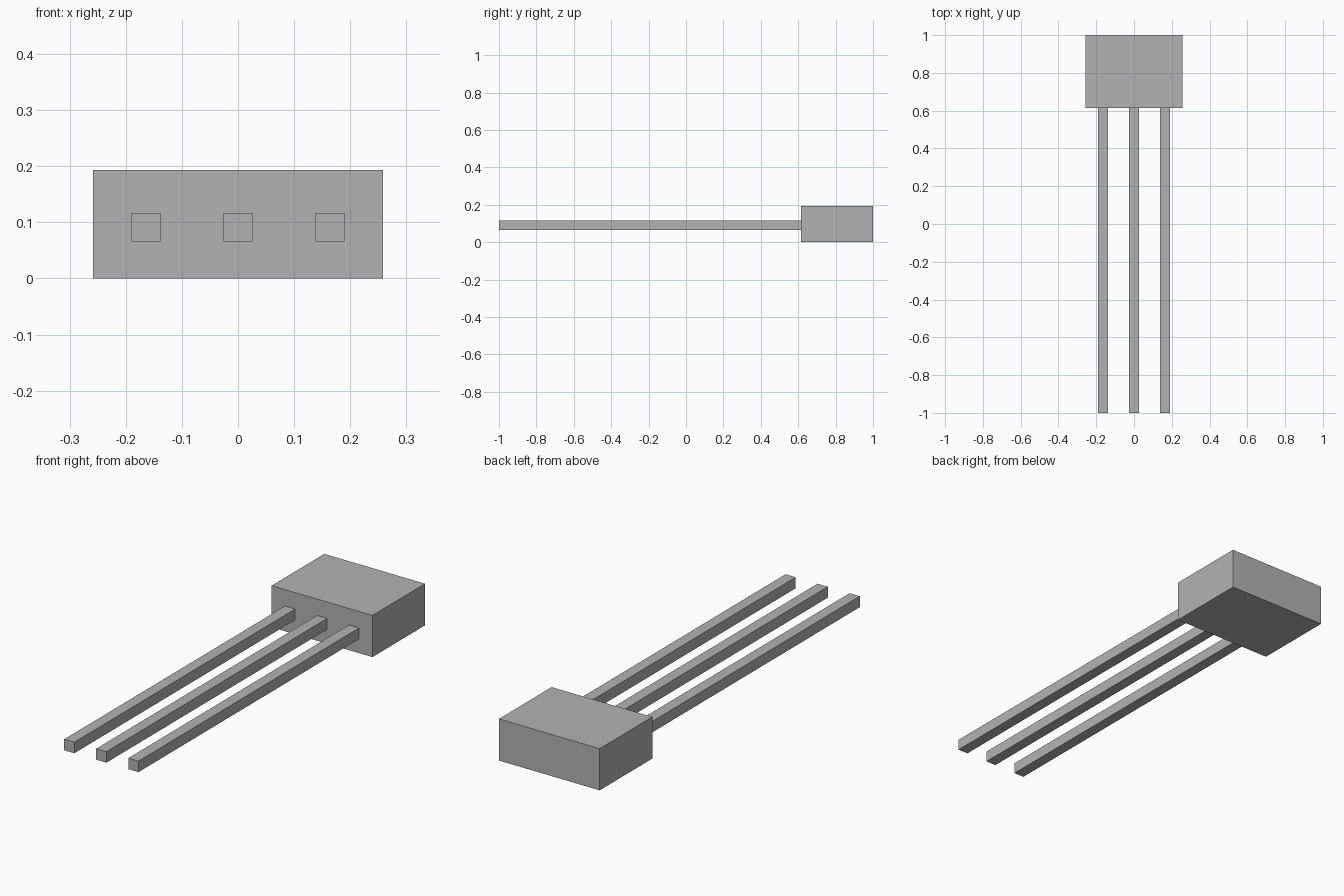
import bpy

cube = bpy.data.objects.get("Cube")
if cube:
    bpy.data.objects.remove(cube, do_unlink=True)

grey = bpy.data.materials.new("plain grey")
grey.use_nodes = True
colour = (0.45, 0.45, 0.45, 1)
grey.diffuse_color = colour
grey.node_tree.nodes["Principled BSDF"].inputs["Base Color"].default_value = colour


def box(name, low, high):
    """Flat-sided box between two opposite corners."""
    centre = [(a + b) / 2 for a, b in zip(low, high)]
    bpy.ops.mesh.primitive_cube_add(size=1, location=centre)
    obj = bpy.context.object
    obj.name = name
    obj.scale = [b - a for a, b in zip(low, high)]
    bpy.ops.object.transform_apply(location=False, rotation=False, scale=True)
    obj.data.materials.append(grey)
    return obj


# Component body
body_front = 0.615
box("body", (-0.258, body_front, 0), (0.258, 1, 0.193))

# Three straight square leads, ending at the body's front face
half = 0.026
for name, x in (("right_lead", -0.164), ("middle_lead", 0), ("left_lead", 0.164)):
    box(name, (x - half, -1, 0.066), (x + half, body_front, 0.117))
